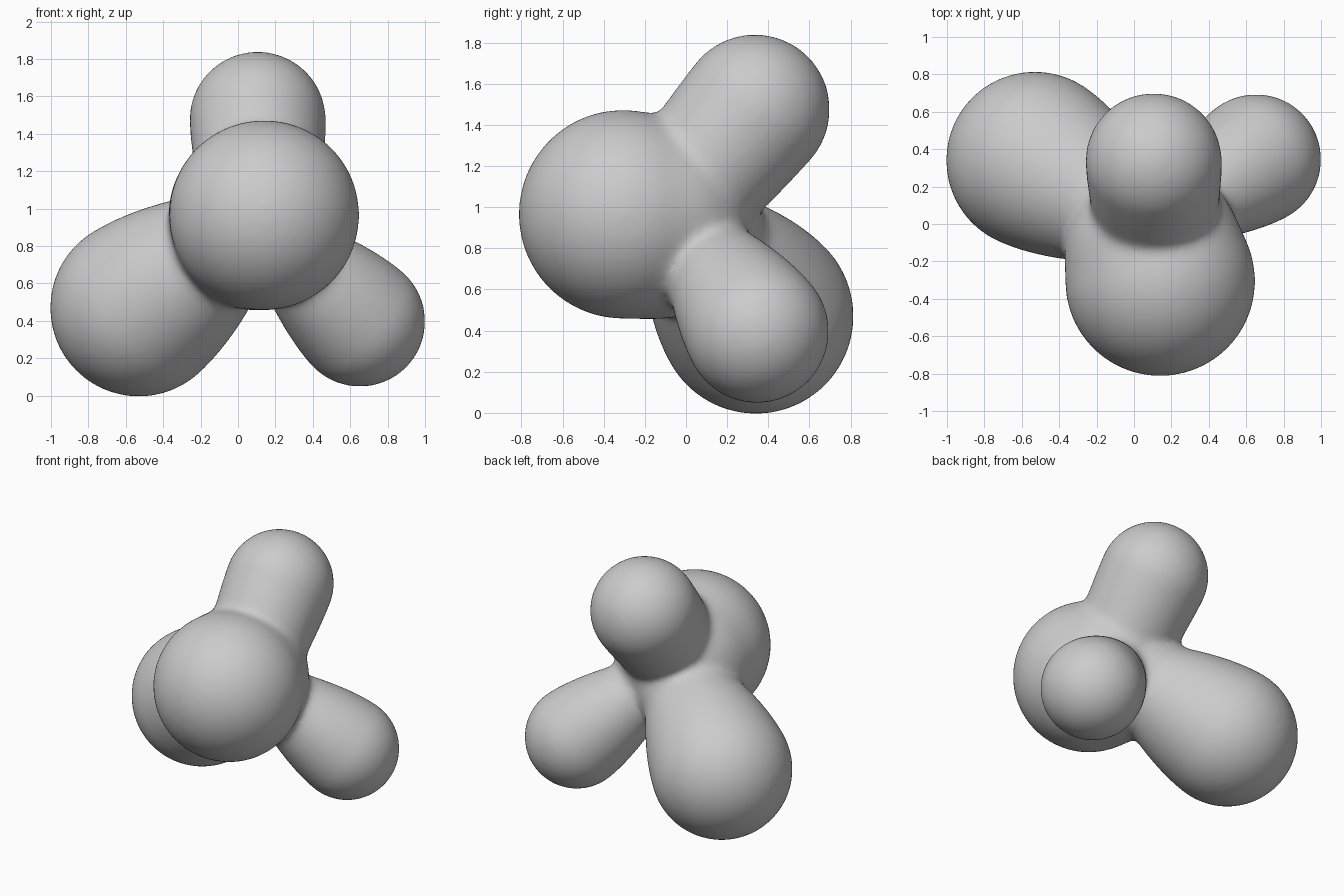
import bpy, bmesh
from mathutils import Vector, Matrix

if "Cube" in bpy.data.objects:
    bpy.data.objects.remove(bpy.data.objects["Cube"])

GROW = 0.006          # makes up for shrinkage from smoothing
CORE = Vector((0.09, -0.02, 0.94))


def ball(bm, centre, radius, detail=4):
    bmesh.ops.create_icosphere(bm, subdivisions=detail, radius=radius + GROW,
                               matrix=Matrix.Translation(centre))


def limb(bm, centre, radius, neck, end=CORE, steps=16):
    """Egg-shaped lobe: stays full near its end ball, narrows late towards the core."""
    centre = Vector(centre)
    ball(bm, centre, radius, 5)
    for i in range(1, steps):
        t = i / steps
        k = min(1.0, t / 0.58) ** 1.45
        ball(bm, centre.lerp(end, t), radius + (neck - radius) * k)


def sweep(bm, a, ra, b, rb, steps=6):
    """Row of balls between two centres."""
    for i in range(steps + 1):
        t = i / steps
        ball(bm, Vector(a).lerp(Vector(b), t), ra + (rb - ra) * t, 5)


bm = bmesh.new()

# large front lobe, drawn back towards the core and slightly down
front = (0.14, -0.305, 0.965)
sweep(bm, front, 0.503, (0.105, -0.15, 0.965), 0.472)
sweep(bm, front, 0.503, (0.10, -0.14, 0.915), 0.455)
ball(bm, CORE, 0.34, 5)

# left, top and right lobes
limb(bm, (-0.53, 0.34, 0.47), 0.47, 0.33)
limb(bm, (0.105, 0.335, 1.475), 0.36, 0.335, Vector((0.12, -0.08, 0.98)))
limb(bm, (0.652, 0.345, 0.397), 0.345, 0.225)

mesh = bpy.data.meshes.new("blended_lobes")
bm.to_mesh(mesh)
bm.free()
body = bpy.data.objects.new("blended_lobes", mesh)
bpy.context.collection.objects.link(body)

# fuse the balls into one skin and soften the joins
fuse = body.modifiers.new("fuse", 'REMESH')
fuse.mode = 'VOXEL'
fuse.voxel_size = 0.018
fuse.use_smooth_shade = True
soften = body.modifiers.new("soften", 'SMOOTH')
soften.factor = 0.5
soften.iterations = 40

# keep only the finished skin
bpy.context.view_layer.update()
graph = bpy.context.evaluated_depsgraph_get()
skin = bpy.data.meshes.new_from_object(body.evaluated_get(graph))
body.modifiers.clear()
body.data = skin
for p in skin.polygons:
    p.use_smooth = True
